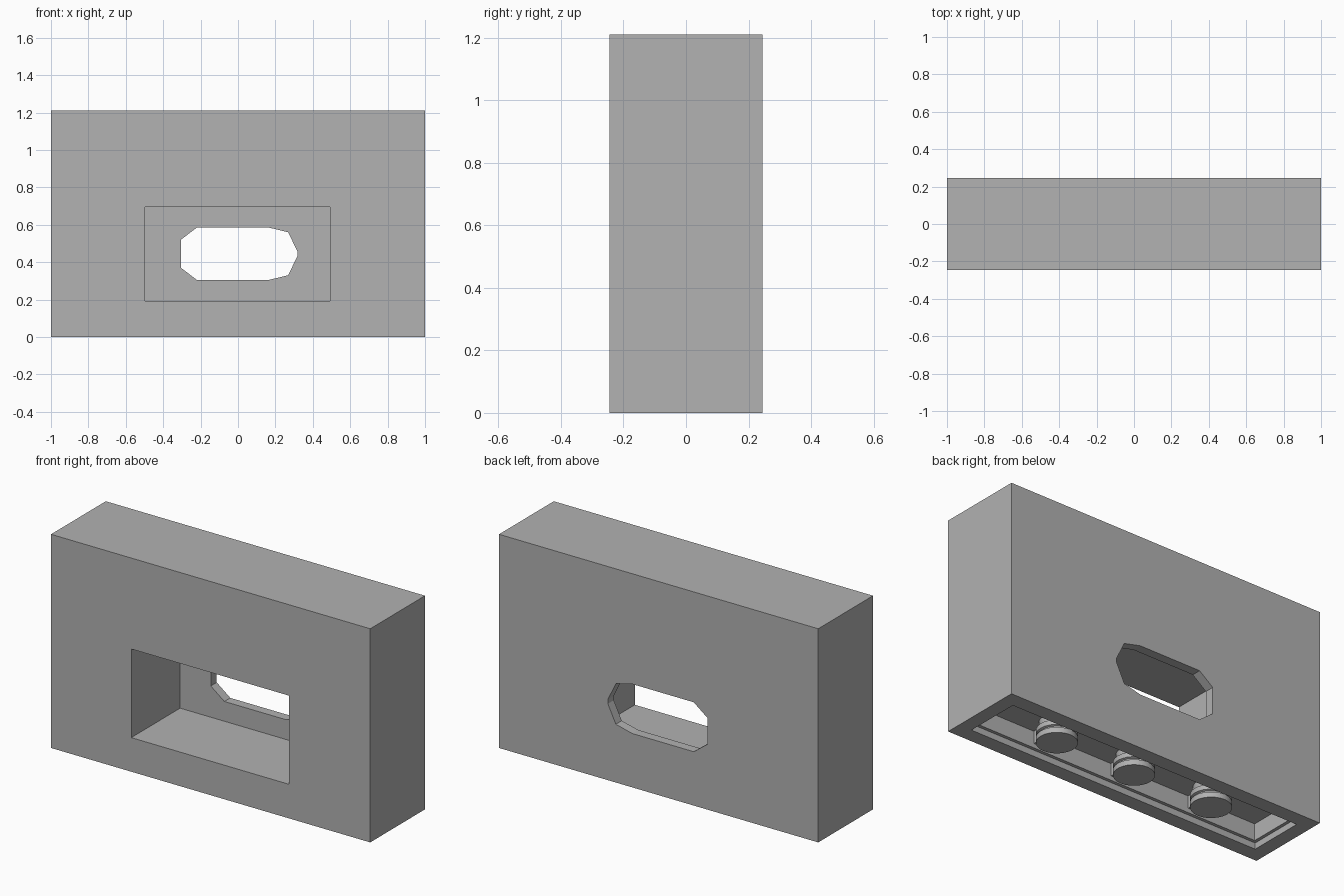
import bpy, bmesh

old = bpy.data.objects.get("Cube")
if old:
    bpy.data.objects.remove(old)

grey = bpy.data.materials.new("Mid grey")
grey.use_nodes = True
COLOR = (0.445, 0.445, 0.445, 1)
grey.diffuse_color = COLOR
grey.node_tree.nodes["Principled BSDF"].inputs["Base Color"].default_value = COLOR


def finish(name, bm):
    bmesh.ops.recalc_face_normals(bm, faces=bm.faces[:])
    mesh = bpy.data.meshes.new(name)
    bm.to_mesh(mesh)
    bm.free()
    mesh.materials.append(grey)
    obj = bpy.data.objects.new(name, mesh)
    bpy.context.collection.objects.link(obj)
    return obj


def prism(name, points, offset):
    """Extrude a flat outline along an offset."""
    bm = bmesh.new()
    face = bm.faces.new([bm.verts.new(p) for p in points])
    new = bmesh.ops.extrude_face_region(bm, geom=[face])["geom"]
    bmesh.ops.translate(bm, vec=offset,
                        verts=[g for g in new if isinstance(g, bmesh.types.BMVert)])
    return finish(name, bm)


def box(name, x, y, z):
    corners = [(x[0], y[0]), (x[1], y[0]), (x[1], y[1]), (x[0], y[1])]
    return prism(name, [(a, b, z[0]) for a, b in corners], (0, 0, z[1] - z[0]))


def carve(body, cutter):
    mod = body.modifiers.new("Carve", 'BOOLEAN')
    mod.operation = 'DIFFERENCE'
    mod.solver = 'EXACT'
    mod.object = cutter
    cutter.hide_render = True
    bpy.context.view_layer.objects.active = body
    bpy.ops.object.modifier_apply(modifier=mod.name)
    bpy.data.objects.remove(cutter)


# Main block
W, D, H = 1.0, 0.245, 1.21
block = box("block", (-W, W), (-D, D), (0, H))

# Deep rectangular pocket in the front
carve(block, box("pocket_cutter", (-0.497, 0.492), (-0.3, 0.192), (0.193, 0.695)))

# Angular opening through the thin rear wall
upper = [(-0.305, 0.075), (-0.22, 0.14), (0.165, 0.14), (0.268, 0.115), (0.318, 0.012)]
outline = upper + [(x, -z) for x, z in reversed(upper)]
carve(block, prism("opening_cutter", [(x, 0.1, 0.445 + z) for x, z in outline], (0, 0.3, 0)))

# Stepped hollow underneath, narrowing upward
CEILING = 0.13
for inset, top in ((0.0, 0.035), (0.018, CEILING)):
    carve(block, box("hollow_cutter", (inset - 0.92, 0.92 - inset),
                     (inset - 0.16, 0.16 - inset), (-0.1, top)))

# Collared pins and cross ribs under the block
PROFILE = [(0, 0.012), (0.105, 0.012), (0.105, 0.042), (0.094, 0.046),
           (0.094, 0.054), (0.105, 0.058), (0.105, 0.085), (0.09, 0.09),
           (0.09, CEILING + 0.01), (0, CEILING + 0.01)]
for label, x in (("right", -0.5), ("middle", 0), ("left", 0.5)):
    bm = bmesh.new()
    verts = [bm.verts.new((r, 0, z)) for r, z in PROFILE]
    edges = [bm.edges.new(pair) for pair in zip(verts, verts[1:])]
    bmesh.ops.spin(bm, geom=verts + edges, cent=(0, 0, 0), axis=(0, 0, 1),
                   angle=6.2831853, steps=24)
    bmesh.ops.remove_doubles(bm, verts=bm.verts[:], dist=0.0005)
    pin = finish(label + "_pin", bm)
    pin.location.x = x
    bpy.ops.object.select_all(action='DESELECT')
    pin.select_set(True)
    bpy.context.view_layer.objects.active = pin
    bpy.ops.object.shade_smooth_by_angle(angle=0.5)
    box(label + "_cross_rib", (x - 0.03, x + 0.03), (-0.145, 0.145), (0.06, CEILING + 0.01))
